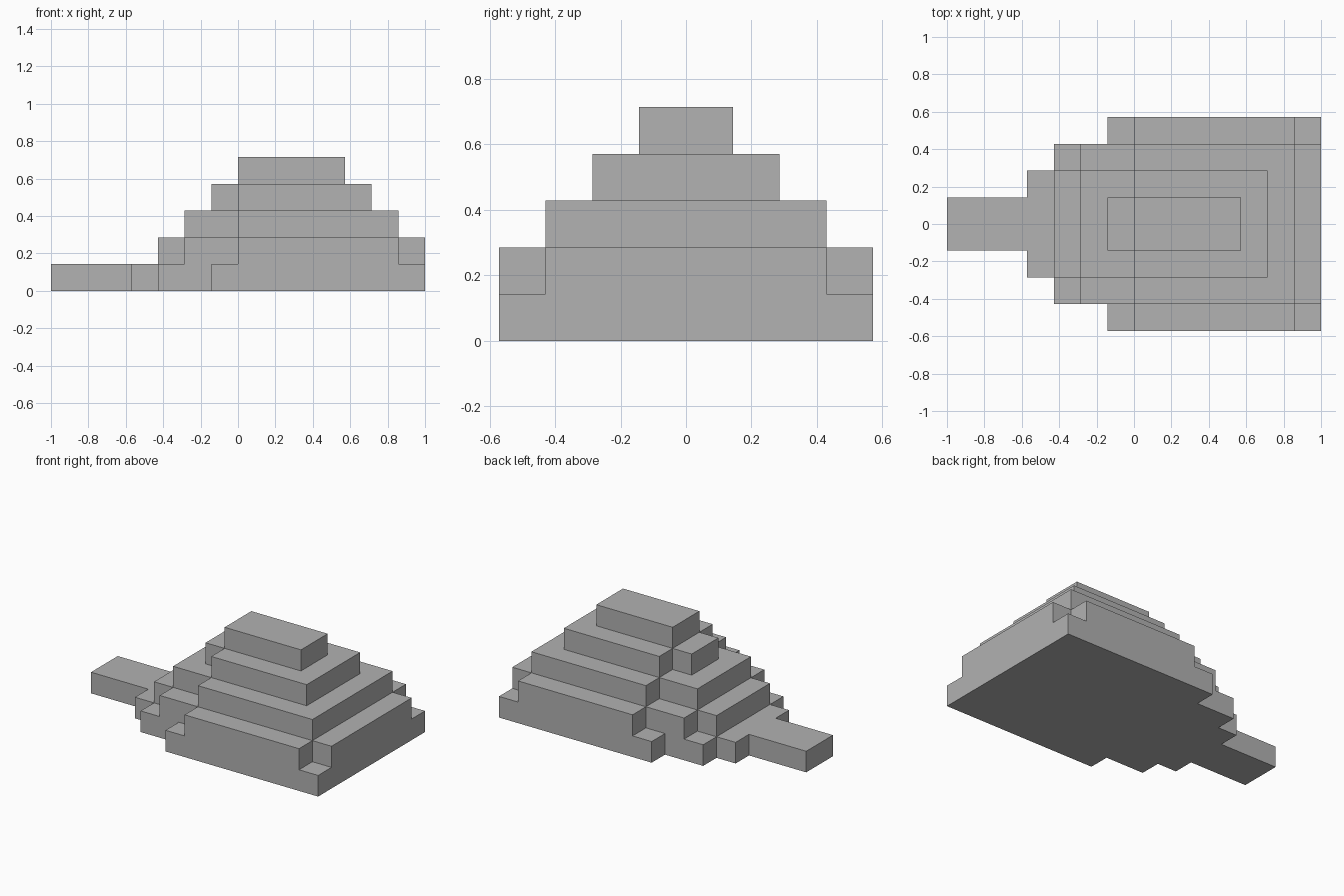
import bpy
import bmesh
import math

if "Cube" in bpy.data.objects:
    bpy.data.objects.remove(bpy.data.objects["Cube"], do_unlink=True)

UNIT = 1 / 7  # edge of one block

grey = bpy.data.materials.new("plain_grey")
grey.use_nodes = True
colour = (0.445, 0.445, 0.445, 1)
grey.diffuse_color = colour
grey.node_tree.nodes["Principled BSDF"].inputs["Base Color"].default_value = colour


def stepped_outline(spans):
    """Closed outline, mirrored in y, from (half width, x start, x end), narrow to wide."""
    left, right = [], []
    inner = None
    for half, start, end in spans:
        if inner is not None:
            left.append((start, inner))
            right.append((end, inner))
        left.append((start, half))
        right.append((end, half))
        inner = half
    top = left + right[::-1]
    return top + [(x, -y) for x, y in reversed(top)]


def add_tier(name, level, spans):
    """One block-high slab with a stepped outline."""
    bm = bmesh.new()
    verts = [bm.verts.new((x * UNIT, y * UNIT, level * UNIT))
             for x, y in stepped_outline(spans)]
    base = bm.faces.new(verts)
    grown = bmesh.ops.extrude_face_region(bm, geom=[base], use_keep_orig=True)
    raised = [g for g in grown["geom"] if isinstance(g, bmesh.types.BMVert)]
    bmesh.ops.translate(bm, verts=raised, vec=(0, 0, UNIT))
    bmesh.ops.remove_doubles(bm, verts=bm.verts[:], dist=0.0001)
    bmesh.ops.dissolve_limit(bm, angle_limit=math.radians(1),
                             verts=bm.verts[:], edges=bm.edges[:])
    bmesh.ops.recalc_face_normals(bm, faces=bm.faces[:])
    mesh = bpy.data.meshes.new(name)
    bm.to_mesh(mesh)
    bm.free()
    mesh.materials.append(grey)
    obj = bpy.data.objects.new(name, mesh)
    bpy.context.collection.objects.link(obj)


# Tiers from the ground up; the base includes the long narrow tongue
tiers = {
    "base_with_tongue": [(1, -7, 7), (2, -4, 7), (3, -3, 7), (4, -1, 7)],
    "lower_tier": [(2, -3, 7), (3, -2, 7), (4, 0, 6)],
    "middle_tier": [(2, -2, 6), (3, 0, 6)],
    "upper_tier": [(1, -1, 5), (2, 0, 5)],
    "top_block": [(1, 0, 4)],
}
for level, (name, spans) in enumerate(tiers.items()):
    add_tier(name, level, spans)
